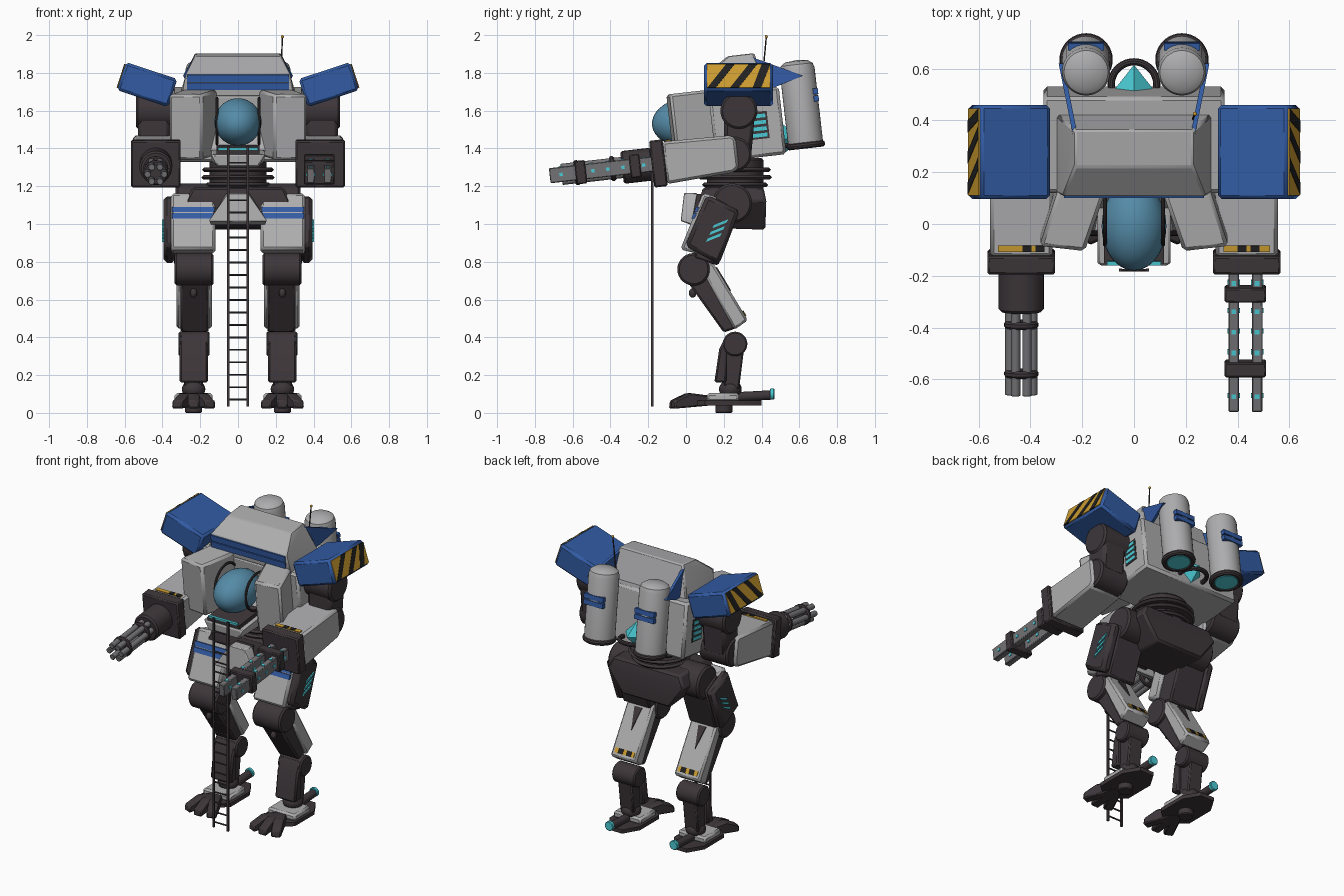
import bpy, bmesh, math
from mathutils import Matrix, Vector

if "Cube" in bpy.data.objects:
    bpy.data.objects.remove(bpy.data.objects["Cube"])

def material(name, r, g, b):
    m = bpy.data.materials.new(name)
    m.diffuse_color = (r, g, b, 1)
    m.use_nodes = True
    m.node_tree.nodes["Principled BSDF"].inputs["Base Color"].default_value = m.diffuse_color
    return m

GREY = material("light grey", .42, .42, .43)
DARK = material("dark brown grey", .047, .037, .042)
BLUE = material("armour blue", .032, .105, .37)
YELLOW = material("warning yellow", .60, .33, .03)
BLACK = material("black", .016, .015, .015)
TEAL = material("glowing teal", .07, .60, .67)
GLASS = material("canopy blue", .09, .26, .39)
STEEL = material("gun steel", .17, .17, .18)

I = Matrix()
T = Matrix.Translation((0, .27, 1.3)) @ Matrix.Rotation(math.radians(6.5), 4, 'X')  # tilted torso

def finish(bm, name, mat, M, bevel=0):
    bmesh.ops.transform(bm, matrix=M, verts=bm.verts)
    bmesh.ops.recalc_face_normals(bm, faces=bm.faces)
    me = bpy.data.meshes.new(name)
    bm.to_mesh(me)
    bm.free()
    me.materials.append(mat)
    for p in me.polygons:
        p.use_smooth = True
    me.set_sharp_from_angle(angle=math.radians(32))
    ob = bpy.data.objects.new(name, me)
    bpy.context.collection.objects.link(ob)
    if bevel:
        mod = ob.modifiers.new("bevel", 'BEVEL')
        mod.width, mod.segments, mod.limit_method = bevel, 1, 'ANGLE'
    return ob

def hull(name, pts, mat, M=I, bevel=0):
    bm = bmesh.new()
    vs = [bm.verts.new(p) for p in pts]
    res = bmesh.ops.convex_hull(bm, input=vs)
    bmesh.ops.delete(bm, geom=list({g for g in res["geom_interior"] + res["geom_unused"]
                                    if isinstance(g, bmesh.types.BMVert)}), context='VERTS')
    bmesh.ops.dissolve_limit(bm, angle_limit=.02, verts=bm.verts, edges=bm.edges)
    return finish(bm, name, mat, M, bevel)

def box(name, x0, x1, y0, y1, z0, z1, mat, M=I, bevel=0):
    return hull(name, [(x, y, z) for x in (x0, x1) for y in (y0, y1) for z in (z0, z1)], mat, M, bevel)

def prism(name, quad, x0, x1, mat, M=I, bevel=0):
    """Side outline in (y, z), pulled across x."""
    return hull(name, [(x, y, z) for x in (x0, x1) for y, z in quad], mat, M, bevel)

def lathe(name, prof, a, axis, mat, M=I, seg=28, closed=False):
    bm = bmesh.new()
    vs = [bm.verts.new((r, 0, h)) for r, h in prof]
    es = [bm.edges.new(e) for e in zip(vs, vs[1:] + (vs[:1] if closed else []))]
    bmesh.ops.spin(bm, geom=vs + es, cent=(0, 0, 0), axis=(0, 0, 1), angle=2 * math.pi, steps=seg, use_merge=False)
    bmesh.ops.remove_doubles(bm, verts=bm.verts, dist=.0004)
    rot = Vector(axis).to_track_quat('Z', 'Y').to_matrix().to_4x4()
    return finish(bm, name, mat, M @ Matrix.Translation(a) @ rot)

def cyl(name, a, b, r, mat, M=I, seg=28):
    d = Vector(b) - Vector(a)
    L, c = d.length, min(r * .12, .012)
    return lathe(name, [(0, 0), (r - c, 0), (r, c), (r, L - c), (r - c, L), (0, L)], a, d, mat, M, seg)

def ring(name, c, axis, R, r, mat, M=I):
    prof = [(R + r * math.cos(k * math.pi / 5), r * math.sin(k * math.pi / 5)) for k in range(10)]
    return lathe(name, prof, c, axis, mat, M, 36, True)

def ball(name, c, rad, mat, M=I):
    bm = bmesh.new()
    bmesh.ops.create_uvsphere(bm, u_segments=28, v_segments=16, radius=1)
    return finish(bm, name, mat, M @ Matrix.Translation(c) @ Matrix.Diagonal((*rad, 1)))

# Torso hull, roof and cockpit
box("torso", -.35, .35, -.107, .268, .04, .40, GREY, T, .015)
hull("roof", [(s * x, v, w) for s in (-1, 1) for x, v, w in (
    (.30, -.107, .39), (.275, -.107, .51), (.228, .017, .59), (.228, .16, .59), (.30, .20, .39))], GREY, T, .008)
for w in (.425, .468):
    box("roof_blue_band", -.27, .27, -.114, -.10, w, w + .038, BLUE, T)
ball("cockpit_canopy", (0, -.25, .27), (.125, .172, .125), GLASS, T)
hull("chin", [(s * x, v, w) for s in (-1, 1) for x, v, w in (
    (.14, -.42, .115), (.11, -.42, .05), (.14, -.09, .115), (.14, -.09, .045))], GREY, T, .008)
box("chin_lip", -.115, .115, -.41, -.12, .112, .14, DARK, T)
box("chin_light", -.105, .105, -.415, -.40, .14, .152, TEAL, T)
hull("lower_recess_block", [(x, v, w) for x in (-.15, .15) for v, w in (
    (-.2, .11), (-.1, .11), (-.13, .2), (-.1, .2))], GREY, T)
box("roof_light", -.26, -.24, -.08, -.06, .40, .42, TEAL, T)
for s in (-1, 1):
    ring("canopy_frame", (s * .112, -.20, .27), (1, 0, 0), .12, .008, DARK, T)
    hull("cheek_block", [(s * x, v, w) for w in (.075, .425) for x, v in (
        (.365, -.31), (.19, -.33), (.11, -.10), (.25, .04))], GREY, T, .014)
    for k in range(4):
        w = .145 + k * .034
        box("side_vent", s * .345, s * .356, .10, .18, w, w + .02, TEAL, T)
    box("vent_panel", s * .345, s * .353, .09, .19, .135, .28, DARK, T)
    # Back thrusters
    x = s * .185
    lathe("thruster_tank", [(0, 0), (.093, 0), (.093, .41), (.085, .435), (.06, .452), (0, .458)],
          (x, .375, .07), (0, 0, 1), GREY, T, 32)
    ring("thruster_collar", (x, .375, .075), (0, 0, 1), .085, .018, DARK, T)
    cyl("thruster_glow", (x, .375, .06), (x, .375, .08), .078, TEAL, T)
    for w in (.30, .338):
        box("thruster_blue_band", x - .07, x + .07, .445, .472, w, w + .03, BLUE, T)
    # Blue tail fins
    hull("tail_fin", [(s * (.215 + .2 * (y - .33) + d), y, z) for d in (0, .018) for y, z in (
        (.33, 1.89), (.62, 1.785), (.46, 1.765), (.36, 1.68))], BLUE)
hull("rear_spike", [(-.075, .265, .12), (.075, .265, .12), (0, .265, .2), (0, .265, .05), (0, .36, .12)], TEAL, T)
ring("rear_ring", (0, .28, .085), (0, 0, 1), .088, .014, DARK, T)
cyl("antenna", (.225, .40, 1.72), (.235, .425, 1.99), .004, DARK, seg=8)
ball("antenna_tip", (.235, .425, 1.992), (.008,) * 3, YELLOW)

# Waist rings and pelvis
cyl("waist_core", (0, .26, 1.17), (0, .26, 1.35), .15, DARK)
for z, r in ((1.195, .175), (1.235, .195), (1.275, .19)):
    cyl("waist_ring", (0, .26, z), (0, .26, z + .024), r, DARK, seg=36)
hull("pelvis", [(s * x, y, z) for s in (-1, 1) for x, y, z in (
    (.24, .09, 1.195), (.24, .41, 1.195), (.28, .07, 1.12), (.28, .425, 1.12),
    (.15, .10, .98), (.17, .42, .97))], DARK, I, .012)
hull("pelvis_apron", [(s * x, y, z) for s in (-1, 1) for x, y, z in (
    (.05, -.01, 1.165), (.155, -.028, 1.015), (.145, .03, .995), (.06, .06, 1.165))], GREY, I, .005)
box("apron_mount", -.06, .06, .03, .12, 1.02, 1.16, DARK)

# Legs
for s in (-1, 1):
    X = lambda a, b: (s * a, s * b)
    bar = lambda n, y, z, r, a, b: cyl(n, (s * a, y, z), (s * b, y, z), r, DARK)
    bar("hip_joint", .245, 1.11, .105, .12, .33)
    prism("thigh_core", [(.15, 1.14), (.28, 1.07), (.17, .78), (.04, .82)], *X(.14, .34), DARK, I, .01)
    prism("thigh_armour", [(.09, 1.165), (.17, 1.14), (.07, .84), (-.03, .865)], *X(.12, .355), GREY, I, .014)
    front = lambda z: .09 - (1.165 - z) * .4
    for z in (1.03, 1.064):
        prism("thigh_blue_band", [(front(h) + d, h) for h in (z, z + .027) for d in (-.007, .01)], *X(.125, .35), BLUE)
    prism("thigh_side_panel", [(.11, 1.155), (.285, 1.07), (.175, .785), (-.005, .885)], *X(.33, .395), DARK, I, .02)
    for k in range(3):
        y, z = .105 + k * .017, .905 + k * .036
        prism("thigh_vent", [(y, z), (y + .075, z + .03), (y + .085, z + .048), (y + .01, z + .018)], *X(.38, .402), TEAL)
    bar("knee_joint", .04, .76, .086, .13, .335)
    prism("shin_core", [(.01, .69), (.10, .79), (.27, .45), (.20, .425)], *X(.155, .305), DARK, I, .01)
    prism("calf_armour", [(.075, .775), (.14, .80), (.328, .49), (.255, .44)], *X(.138, .325), GREY, I, .012)
    calf = lambda t, d: (.14 + .188 * t + .855 * d, .80 - .31 * t + .518 * d)
    prism("calf_warning", [calf(t, d) for t in (.84, .93) for d in (-.01, .004)], *X(.16, .30), YELLOW)
    for a in (.18, .24):
        prism("calf_warning_stripe", [calf(t, d) for t in (.84, .93) for d in (-.01, .006)], *X(a, a + .035), BLACK)
    hull("calf_slot", [(s * x, *calf(t, d)) for d in (-.01, .006)
                       for x, t in ((.205, .1), (.26, .1), (.232, .5))], DARK)
    ball("knee_stud", (s * .235, .035, .635), (.018, .02, .025), DARK)
    bar("ankle_joint", .26, .365, .065, .15, .315)
    prism("lower_shin", [(.20, .37), (.31, .36), (.28, .12), (.20, .12)], *X(.185, .285), DARK, I, .008)
    prism("shin_guard", [(.175, .335), (.215, .42), (.215, .16), (.15, .16)], *X(.16, .31), DARK, I, .01)
    ball("ankle_ball", (s * .235, .235, .125), (.062, .06, .05), DARK)
    # Foot with three toes and a heel tube
    hull("foot_sole", [(s * .235 + x, y, z) for z in (.04, .065) for x, y in (
        (-.11, .10), (.11, .10), (-.11, .30), (.11, .30), (-.05, .40), (.05, .40), (-.05, .05), (.05, .05))], DARK)
    box("foot_block", *X(.135, .335), .11, .28, .06, .105, GREY, I, .012)
    cyl("foot_pad", (s * .235, .2, 0), (s * .235, .2, .045), .045, DARK)
    for k in (-1, 0, 1):
        M = Matrix.Translation((s * .235, .13, 0)) @ Matrix.Rotation(k * math.radians(24), 4, 'Z')
        prism("toe", [(0, .04), (0, .09), (-.13, .105), (-.215, .065), (-.22, .022), (-.15, .035)],
              -.03, .03, DARK, M, .008)
    cyl("heel_tube", (s * .235, .27, .085), (s * .235, .455, .095), .025, DARK, seg=16)
    cyl("heel_light", (s * .235, .445, .1), (s * .235, .468, .1), .03, TEAL, seg=16)

# Arms and shoulder pads
for s in (-1, 1):
    c = s * .435
    cyl("shoulder_joint", (s * .34, .28, 1.60), (s * .54, .28, 1.60), .098, DARK)
    prism("upper_arm", [(.20, 1.64), (.37, 1.64), (.345, 1.36), (.20, 1.38)], s * .36, s * .53, DARK, I, .02)
    cyl("elbow", (s * .33, .255, 1.37), (s * .54, .255, 1.37), .092, DARK)
    prism("forearm", [(-.38, -.046), (-.38, .18), (-.01, .172), (.01, .15), (.01, .0), (-.02, -.025)],
          c - .12, c + .12, GREY, T, .014)
    box("wrist_plate", c - .131, c + .131, -.447, -.375, -.057, .192, DARK, T, .008)
    box("forearm_warning", c - .09, c + .09, -.36, -.335, .17, .186, YELLOW, T)
    for k in (0, 1):
        box("forearm_warning_stripe", c - s * .02 + k * .05 - .015, c - s * .02 + k * .05 + .02,
            -.36, -.335, .17, .1875, BLACK, T)
    P = Matrix.Translation((s * .481, .278, 1.738)) @ Matrix.Rotation(math.radians(-18.3 * s), 4, 'Y')
    box("shoulder_pad", -.143, .143, -.182, .182, -.078, .078, BLUE, P, .014)
    box("pad_warning", s * .14, s * .147, -.168, .168, -.066, .066, YELLOW, P)
    for y in (-.165, -.045, .075):
        hull("pad_warning_stripe", [(s * x, y + e + d, z) for x in (.14, .149) for e in (0, .045)
                                    for z, d in ((-.066, 0), (.066, .048 if y > 0 else .1))], BLACK, P)

# Rotary gun on one arm
G, W = -.435, .068
cyl("rotary_drum", (G, -.44, W), (G, -.605, W), .087, DARK, T)
for k in range(6):
    a = k * math.pi / 3
    p = (G + .044 * math.cos(a), W + .044 * math.sin(a))
    cyl("rotary_barrel", (p[0], -.59, p[1]), (p[0], -.928, p[1]), .018, STEEL, T, 12)
for v in (-.655, -.845):
    cyl("rotary_clamp", (G, v + .014, W), (G, v - .014, W), .066, DARK, T)

# Twin rail gun on the other arm
for x in (.385, .475):
    box("gun_rail", x - .02, x + .02, -.99, -.44, W - .04, W + .04, STEEL, T, .004)
    for v in (-.49, -.60, -.68, -.76, -.93):
        box("rail_light", x - .009, x + .009, v - .009, v + .009, W + .035, W + .044, TEAL, T)
        box("rail_side_light", x - .024, x + .024, v - .009, v + .009, W - .009, W + .009, TEAL, T)
for v in (-.535, -.825):
    box("rail_clamp", .35, .51, v - .028, v + .028, W - .062, W + .062, DARK, T, .006)

# Boarding ladder
for x in (-.052, .052):
    box("ladder_rail", x - .006, x + .006, -.184, -.172, .035, 1.41, DARK)
for k in range(20):
    cyl("ladder_rung", (-.05, -.178, .07 + k * .066), (.05, -.178, .07 + k * .066), .005, DARK, seg=8)
